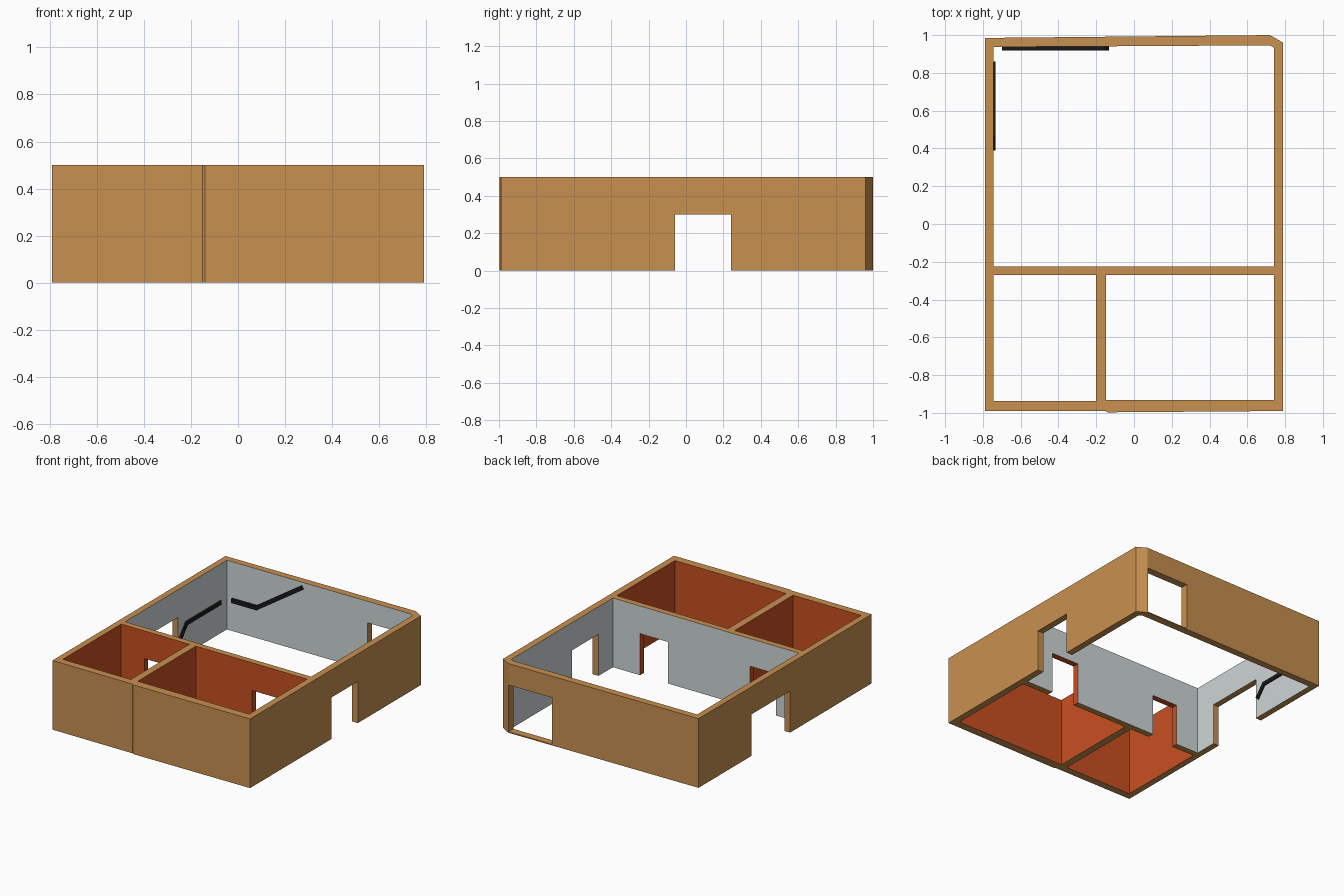
import bpy, bmesh
from mathutils import Vector

if "Cube" in bpy.data.objects:
    bpy.data.objects.remove(bpy.data.objects["Cube"])


def material(name, rgb):
    m = bpy.data.materials.new(name)
    m.diffuse_color = (*rgb, 1)
    m.use_nodes = True
    m.node_tree.nodes["Principled BSDF"].inputs["Base Color"].default_value = m.diffuse_color
    return m


TAN = material("tan_plaster", (0.58, 0.28, 0.08))
GREY = material("grey_plaster", (0.62, 0.67, 0.67))
RED = material("red_plaster", (0.58, 0.08, 0.015))
BLACK = material("black_trim", (0.01, 0.01, 0.012))


def prism(name, points, direction, mat):
    """Extrude a closed outline of 3D points along a direction."""
    bm = bmesh.new()
    face = bm.faces.new([bm.verts.new(p) for p in points])
    ext = bmesh.ops.extrude_face_region(bm, geom=[face])["geom"]
    verts = [g for g in ext if isinstance(g, bmesh.types.BMVert)]
    bmesh.ops.translate(bm, verts=verts, vec=direction)
    bmesh.ops.recalc_face_normals(bm, faces=bm.faces)
    mesh = bpy.data.meshes.new(name)
    bm.to_mesh(mesh)
    bm.free()
    mesh.materials.append(mat)
    obj = bpy.data.objects.new(name, mesh)
    bpy.context.collection.objects.link(obj)
    return obj


def plan(name, pts, z0, z1, mat):
    return prism(name, [(x, y, z0) for x, y in pts], (0, 0, z1 - z0), mat)


def rect(x0, x1, y0, y1):
    return [(x0, y0), (x1, y0), (x1, y1), (x0, y1)]


# Solid block of the house, with the chamfered back right corner
walls = plan("house_walls", [(-0.79, -0.99), (-0.15, -0.99), (-0.14, -0.997),
             (0.79, -0.99), (0.79, 0.96), (0.72, 1.0), (-0.79, 0.985)],
             0, 0.5, TAN)

# Rooms are cut right through; doorways stop at the lintel
cutters = [
    plan("main_room", [(-0.745, -0.225), (0.742, -0.225), (0.742, 0.932),
         (0.72, 0.946), (-0.745, 0.937)], -0.1, 0.6, GREY),
    plan("left_room", rect(-0.745, -0.2, -0.937, -0.27), -0.1, 0.6, RED),
    plan("right_room", rect(-0.148, 0.742, -0.933, -0.27), -0.1, 0.6, RED),
    plan("right_doorway", rect(0.7, 0.9, -0.06, 0.24), -0.1, 0.3, TAN),
    plan("left_doorway", rect(-0.9, -0.7, -0.06, 0.38), -0.1, 0.3, TAN),
    plan("back_doorway", rect(0.375, 0.718, 0.9, 1.1), 0.008, 0.345, TAN),
    plan("left_room_doorway", rect(-0.56, -0.355, -0.3, -0.2), -0.1, 0.3, RED),
    plan("right_room_doorway", rect(0.3, 0.525, -0.3, -0.2), -0.1, 0.3, RED),
]
bpy.context.view_layer.objects.active = walls
for c in cutters:
    c.hide_render = True
    mod = walls.modifiers.new(c.name, "BOOLEAN")
    mod.operation = "DIFFERENCE"
    mod.solver = "EXACT"
    mod.material_mode = "TRANSFER"
    mod.object = c
    bpy.ops.object.modifier_apply(modifier=mod.name)
for c in cutters:
    bpy.data.objects.remove(c)


def trim(name, path, half, to_3d, depth):
    """Bent flat strip: offset a path both ways with mitred bends."""
    pts = [Vector(p) for p in path]
    left, right = [], []
    for i, p in enumerate(pts):
        a = (p - pts[i - 1]).normalized() if i else None
        b = (pts[i + 1] - p).normalized() if i < len(pts) - 1 else None
        a, b = a or b, b or a
        t = (a + b).normalized()
        n = Vector((-t.y, t.x)) * half / t.dot(a)
        left.append(p + n)
        right.append(p - n)
    return prism(name, [to_3d(q) for q in left + right[::-1]], depth, BLACK)


# Bent black strips on the back and left walls
trim("back_wall_trim", [(-0.7, 0.225), (-0.5, 0.225), (-0.14, 0.465)], 0.014,
     lambda q: (q.x, 0.942, q.y), (0, -0.024, 0))
trim("left_wall_trim", [(0.86, 0.225), (0.47, 0.225), (0.40, 0.14)], 0.014,
     lambda q: (-0.75, q.x, q.y), (0.016, 0, 0))
